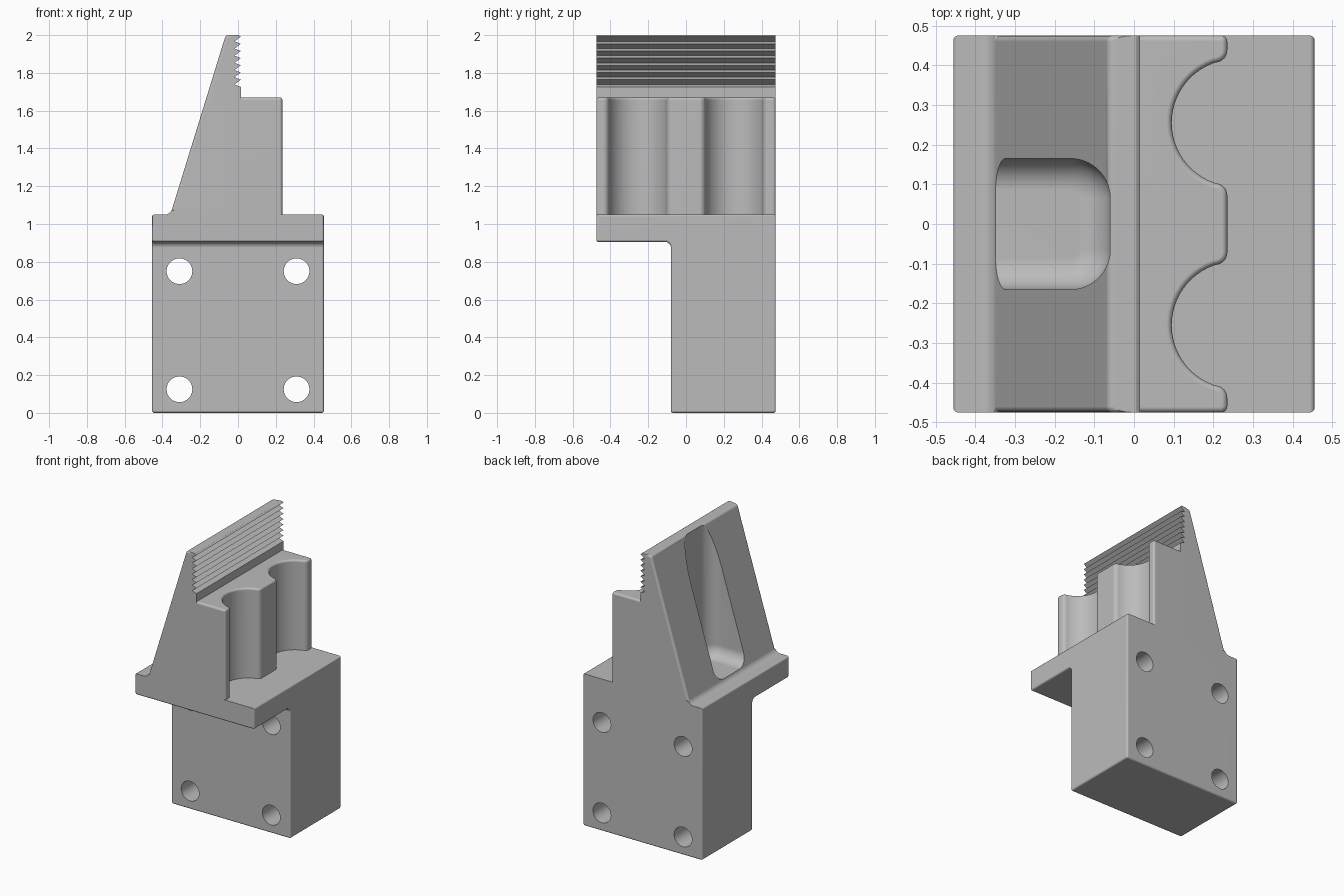
import bpy, bmesh, math
from mathutils import Vector

cube = bpy.data.objects.get("Cube")
if cube:
    bpy.data.objects.remove(cube, do_unlink=True)

grey = bpy.data.materials.new("machined grey")
grey.use_nodes = True
grey.diffuse_color = (0.5, 0.5, 0.5, 1)
grey.node_tree.nodes["Principled BSDF"].inputs["Base Color"].default_value = (0.5, 0.5, 0.5, 1)

HALF_X, HALF_Y = 0.455, 0.475
DECK, TOP = 1.05, 2.0
SEAM = 0.015


def rounded(corners, steps=6):
    """Turn (u, v, radius) corners into a 2D outline with arcs."""
    out = []
    for i, (u, v, r) in enumerate(corners):
        p = Vector((u, v))
        if r == 0:
            out.append(p)
            continue
        a = (Vector(corners[i - 1][:2]) - p).normalized()
        b = (Vector(corners[(i + 1) % len(corners)][:2]) - p).normalized()
        half = a.angle(b) / 2
        centre = p + (a + b).normalized() * (r / math.sin(half))
        reach = r / math.tan(half)
        start, end = p + a * reach - centre, p + b * reach - centre
        for k in range(steps + 1):
            out.append(centre + start.lerp(end, k / steps).normalized() * r)
    return out


def prism(name, outline, axis, lo, hi, soft=None, offset=0.015):
    """Extrude an outline along an axis and round the edges picked by the soft rule."""
    def place(p, t):
        co = [p[0], p[1]]
        co.insert("xyz".index(axis), t)
        return co
    bm = bmesh.new()
    face = bm.faces.new([bm.verts.new(place(p, lo)) for p in outline])
    moved = bmesh.ops.extrude_face_region(bm, geom=[face])["geom"]
    shift = Vector(place((0, 0), hi - lo))
    bmesh.ops.translate(bm, vec=shift, verts=[g for g in moved if isinstance(g, bmesh.types.BMVert)])
    bmesh.ops.recalc_face_normals(bm, faces=bm.faces[:])
    if soft:
        edges = [e for e in bm.edges if soft(e.verts[0].co, e.verts[1].co)]
        bmesh.ops.bevel(bm, geom=edges, offset=offset, segments=4, profile=0.5, affect='EDGES')
    return add(name, bm)


def add(name, bm):
    mesh = bpy.data.meshes.new(name)
    bm.to_mesh(mesh)
    bm.free()
    mesh.materials.append(grey)
    ob = bpy.data.objects.new(name, mesh)
    bpy.context.collection.objects.link(ob)
    return ob


def activate(ob):
    bpy.ops.object.select_all(action='DESELECT')
    ob.select_set(True)
    bpy.context.view_layer.objects.active = ob


def cut(ob, cutter):
    cutter.hide_render = True
    mod = ob.modifiers.new("cut", 'BOOLEAN')
    mod.operation = 'DIFFERENCE'
    mod.solver = 'EXACT'
    mod.object = cutter
    activate(ob)
    bpy.ops.object.modifier_apply(modifier=mod.name)
    bpy.data.objects.remove(cutter, do_unlink=True)


# Mounting base: block with a front overhanging deck
base = prism("mounting_base", rounded([
    (-0.08, 0, 0.012), (HALF_Y, 0, 0.012), (HALF_Y, DECK, 0),
    (-HALF_Y, DECK, 0), (-HALF_Y, 0.905, 0.012), (-0.08, 0.905, 0.03)]),
    "x", -HALF_X, HALF_X,
    lambda a, b: abs(a.x - b.x) < 0.001, 0.012)

# Four bolt holes through the block
for x in (-0.31, 0.31):
    for z in (0.125, 0.75):
        circle = [(x + 0.068 * math.cos(k * math.tau / 40), z + 0.068 * math.sin(k * math.tau / 40))
                  for k in range(40)]
        cut(base, prism("bolt_hole_cutter", circle, "y", -0.3, 0.7))

# Jaw wedge: sloping back, serrated gripping face
TEETH, PITCH = 7, 0.038
profile = [(-0.45, DECK, 0), (-0.358, DECK, 0.04), (-0.065, TOP, 0.02), (0.005, TOP, 0.005)]
for k in range(TEETH):
    tip = TOP - 0.008 - k * PITCH
    profile += [(SEAM, tip, 0), (-0.018, tip - 0.025, 0)]
profile += [(SEAM, TOP - 0.008 - TEETH * PITCH, 0), (SEAM, DECK, 0)]
jaw = prism("jaw_wedge", rounded(profile)[1:], "y", -HALF_Y, HALF_Y,
            lambda a, b: abs(a.y - b.y) < 0.001 and min(a.z, b.z) > DECK + 0.02
            and max(a.x, b.x) < -0.03)

# Round-bottomed pocket in the sloping back
bm = bmesh.new()
bmesh.ops.create_cube(bm, size=1)
for v in bm.verts:
    v.co = (-0.06 if v.co.x > 0 else -0.7, 0.165 * 2 * v.co.y, 2.3 if v.co.z > 0 else 1.08)
upright = [e for e in bm.edges if abs(e.verts[0].co.z - e.verts[1].co.z) > 0.5]
bmesh.ops.bevel(bm, geom=upright, offset=0.1, segments=10, profile=0.5, affect='EDGES')
lower = [e for e in bm.edges if max(v.co.z for v in e.verts) < 1.1]
bmesh.ops.bevel(bm, geom=lower, offset=0.08, segments=8, profile=0.5, affect='EDGES')
cut(jaw, add("pocket_cutter", bm))

# Support block with two round scallops
FACE, RADIUS, AXIS = 0.235, 0.16, 0.255
outline = [(SEAM, -HALF_Y, 0), (FACE, -HALF_Y, 0.015)]
chord = math.sqrt(RADIUS ** 2 - (AXIS - FACE) ** 2)
for y in (-0.255, 0.255):
    outline.append((FACE, y - chord, 0.03))
    for k in range(25):
        t = math.radians(250 - 140 * k / 24)
        outline.append((AXIS + RADIUS * math.cos(t), y + RADIUS * math.sin(t), 0))
    outline.append((FACE, y + chord, 0.03))
outline += [(FACE, HALF_Y, 0.015), (SEAM, HALF_Y, 0)]
support = prism("scalloped_support", rounded(outline), "z", DECK, 1.67,
                lambda a, b: min(a.z, b.z) > 1.6 and max(a.x, b.x) > SEAM + 0.01, 0.014)

# Smooth rounded edges while keeping flats flat
for ob in (base, jaw, support):
    activate(ob)
    bpy.ops.object.shade_smooth_by_angle(angle=math.radians(32))
    weighted = ob.modifiers.new("flat_faces", 'WEIGHTED_NORMAL')
    weighted.keep_sharp = True
